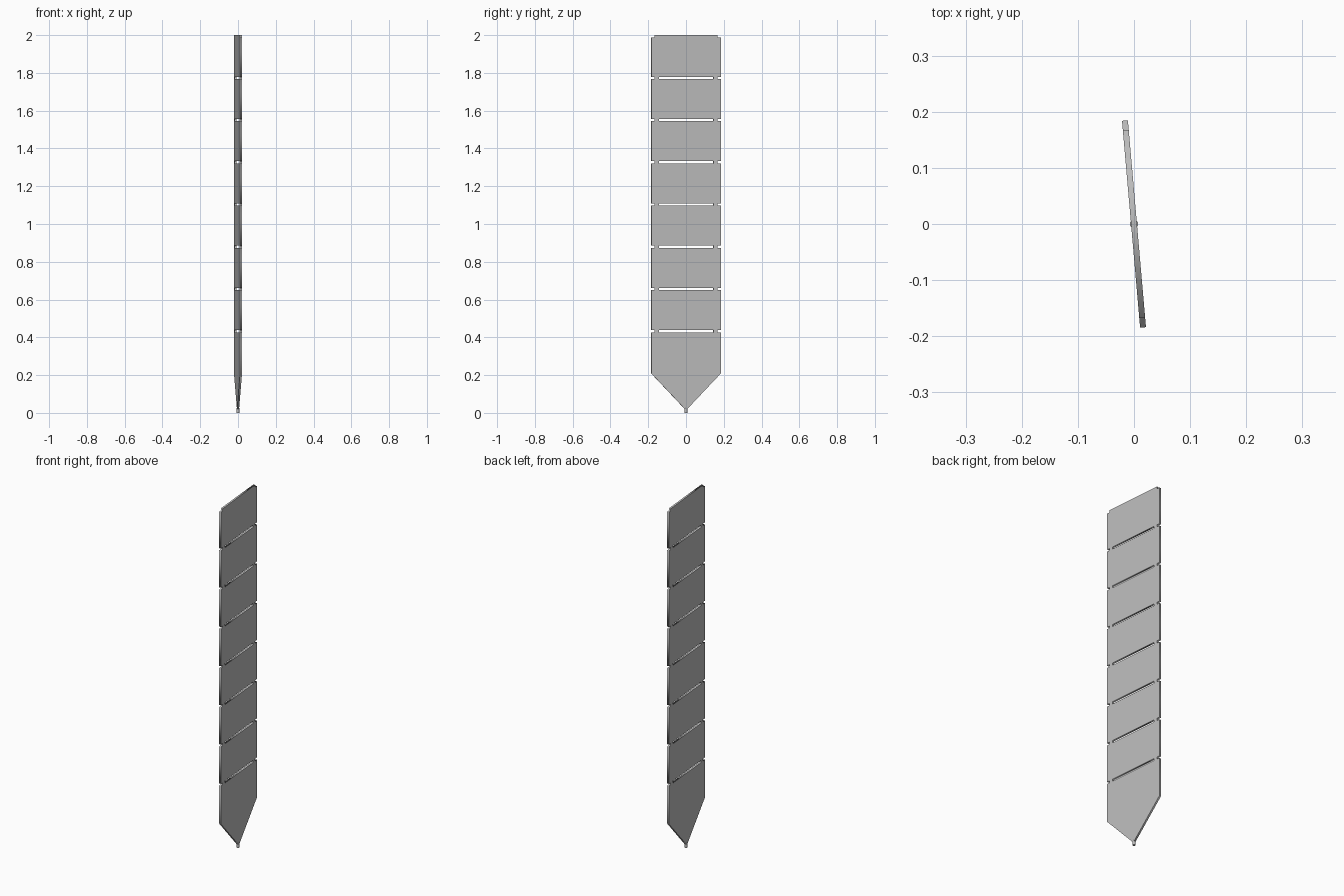
import bpy
from math import radians

cube = bpy.data.objects.get("Cube")
if cube:
    bpy.data.objects.remove(cube, do_unlink=True)

HALF_W, THICK = 0.185, 0.0105
TAB_IN, TAB_OUT = 0.145, 0.168     # bridges left between neighbouring segments
GAP, PITCH = 0.006, 0.2235         # half height of a cut, spacing of the cuts
TOP, SHOULDER = 2.0, 0.209
TURN = radians(5)

grey = bpy.data.materials.new("plain grey")
grey.use_nodes = True
colour = (0.5, 0.5, 0.5, 1)
grey.diffuse_color = colour
grey.node_tree.nodes["Principled BSDF"].inputs["Base Color"].default_value = colour

cuts = [SHOULDER + PITCH * i for i in range(1, 8)]


def add_loop(curve, points):
    spline = curve.splines.new("POLY")
    spline.points.add(len(points) - 1)
    for p, (x, y) in zip(spline.points, points):
        p.co = (x, y, 0, 1)
    spline.use_cyclic_u = True


# Outline of one side, from the tip up, with a notch at each cut
side = [(0.004, 0.018), (HALF_W, SHOULDER)]
for z in cuts:
    side += [(HALF_W, z - GAP), (TAB_OUT, z - GAP), (TAB_OUT, z + GAP), (HALF_W, z + GAP)]
side += [(HALF_W, TOP - 0.013), (TAB_OUT, TOP - 0.013), (TAB_OUT, TOP)]

profile = bpy.data.curves.new("blade_profile", "CURVE")
profile.dimensions = "2D"
profile.fill_mode = "BOTH"
profile.extrude = THICK / 2
add_loop(profile, side + [(-x, z) for x, z in reversed(side)])

# Long slots between the bridges
for z in cuts:
    add_loop(profile, [(-TAB_IN, z - GAP), (TAB_IN, z - GAP), (TAB_IN, z + GAP), (-TAB_IN, z + GAP)])

# Segmented blade, standing upright and turned slightly
blade = bpy.data.objects.new("segmented_blade", profile)
bpy.context.collection.objects.link(blade)
blade.rotation_euler = (radians(90), 0, radians(90) + TURN)
profile.materials.append(grey)
bpy.ops.object.select_all(action="DESELECT")
blade.select_set(True)
bpy.context.view_layer.objects.active = blade
bpy.ops.object.convert(target="MESH")

# Small round peg at the tip
bpy.ops.mesh.primitive_cylinder_add(vertices=24, radius=0.0075, depth=0.026, location=(0, 0, 0.013))
peg = bpy.context.object
peg.name = "tip_peg"
peg.data.materials.append(grey)
bpy.ops.object.shade_smooth_by_angle(angle=radians(40))
